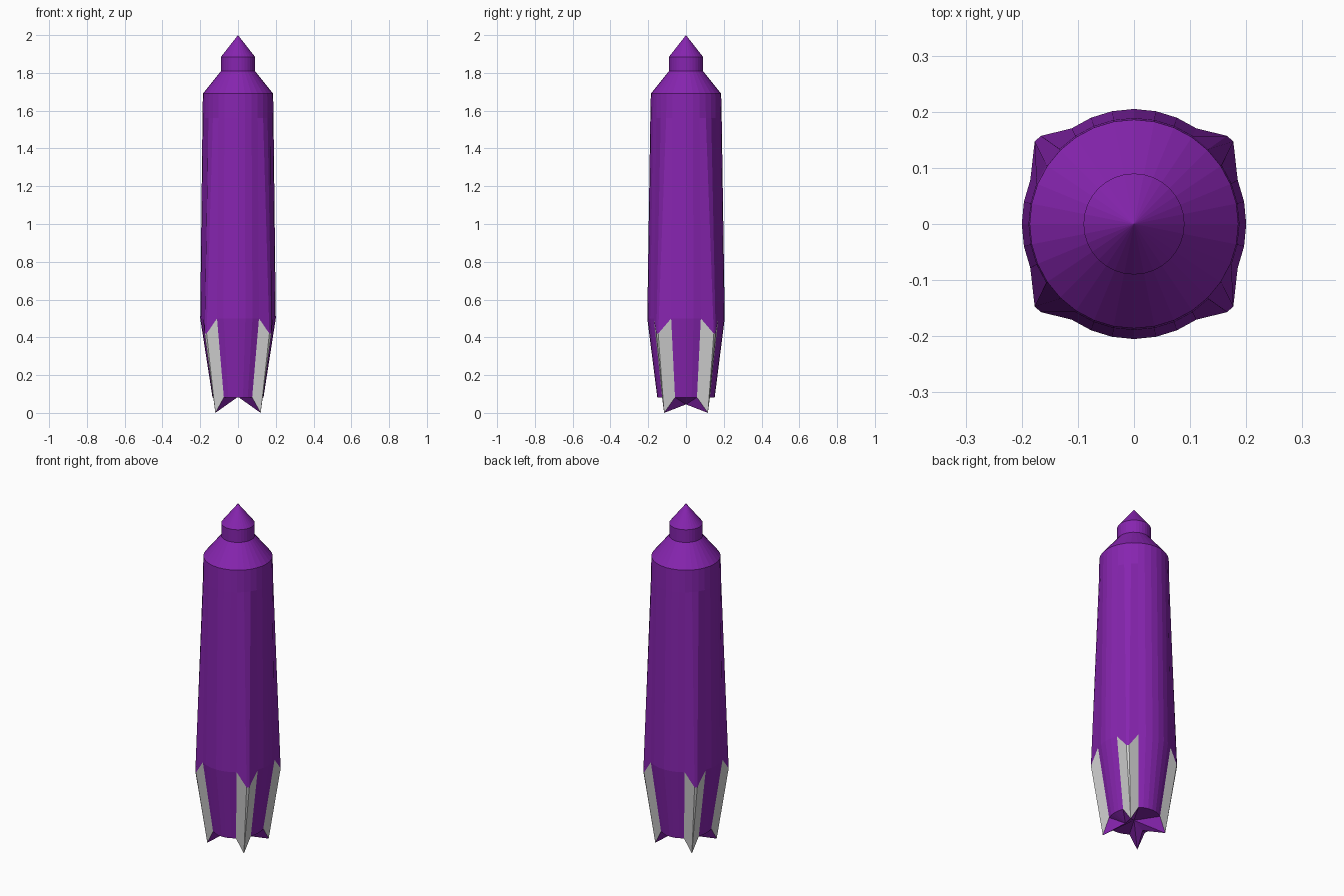
import bpy, bmesh, math

if "Cube" in bpy.data.objects:
    bpy.data.objects.remove(bpy.data.objects["Cube"])


def material(name, color):
    m = bpy.data.materials.new(name)
    m.diffuse_color = (*color, 1)
    m.use_nodes = True
    m.node_tree.nodes["Principled BSDF"].inputs["Base Color"].default_value = m.diffuse_color
    return m


PURPLE = material("purple", (0.24, 0.018, 0.43))
GREY = material("light grey", (0.65, 0.65, 0.65))
N = 32  # sides of the round parts


def fold(i):
    """Step within a quadrant: 0 at the x axis, 8 at the y axis."""
    k = i % 16
    return min(k, 16 - k)


def finish(bm, name, mats):
    bmesh.ops.remove_doubles(bm, verts=bm.verts, dist=1e-5)
    bmesh.ops.recalc_face_normals(bm, faces=bm.faces)
    me = bpy.data.meshes.new(name)
    bm.to_mesh(me)
    bm.free()
    for m in mats:
        me.materials.append(m)
    ob = bpy.data.objects.new(name, me)
    bpy.context.collection.objects.link(ob)
    return ob


def ring(bm, rx, ry, z, moved=None):
    """Oval ring; 'moved' relocates chosen quadrant steps, mirrored to all four."""
    verts = []
    for i in range(N):
        a = 2 * math.pi * i / N
        x, y, h = rx * math.cos(a), ry * math.sin(a), z
        if moved and fold(i) in moved:
            px, py, h = moved[fold(i)]
            x, y = math.copysign(px, x), math.copysign(py, y)
        verts.append(bm.verts.new((x, y, h)))
    return verts


# Tapered hull with four corner ridges that end in pointed fins
bm = bmesh.new()
tip = (0.12, 0.116, 0.0)
rings = [
    ring(bm, 0.135, 0.152, 0.082, {3: tip, 4: tip}),
    ring(bm, 0.20, 0.205, 0.50, {3: (0.177, 0.147, 0.42), 4: (0.166, 0.157, 0.42)}),
    ring(bm, 0.188, 0.189, 1.56),
    ring(bm, 0.186, 0.186, 1.69),
]
for row in range(3):
    lo, hi = rings[row], rings[row + 1]
    for i in range(N):
        n = (i + 1) % N
        f = bm.faces.new((lo[i], lo[n], hi[n], hi[i]))
        steps = (fold(i), fold(n))
        if row == 0 and min(steps) >= 2 and max(steps) <= 5:
            f.material_index = 1  # fins

# Hollowed underside joining the fin tips
centre = bm.verts.new((0, 0, 0.085))
bars = {s: bm.verts.new((s * 0.06, 0, 0.045)) for s in (-1, 1)}
rim = rings[0]
for i in range(N):
    n = (i + 1) % N
    steps = (fold(i), fold(n))
    bar = bars[1 if rim[i].co.x + rim[n].co.x > 0 else -1]
    if max(steps) <= 3:
        bm.faces.new((rim[n], rim[i], bar))
    elif min(steps) >= 4:
        bm.faces.new((rim[n], rim[i], centre))
    elif steps == (3, 4):
        bm.faces.new((rim[n], rim[i], bar, centre))
    else:
        bm.faces.new((rim[n], rim[i], centre, bar))
finish(bm, "hull_with_fins", [PURPLE, GREY])

# Stepped nose
bm = bmesh.new()
prev = None
for r, z in [(0.186, 1.69), (0.09, 1.81), (0.09, 1.885)]:
    cur = ring(bm, r, r, z)
    if prev:
        for i in range(N):
            n = (i + 1) % N
            bm.faces.new((prev[i], prev[n], cur[n], cur[i]))
    prev = cur
point = bm.verts.new((0, 0, 2.0))
for i in range(N):
    bm.faces.new((prev[i], prev[(i + 1) % N], point))
finish(bm, "nose", [PURPLE])
